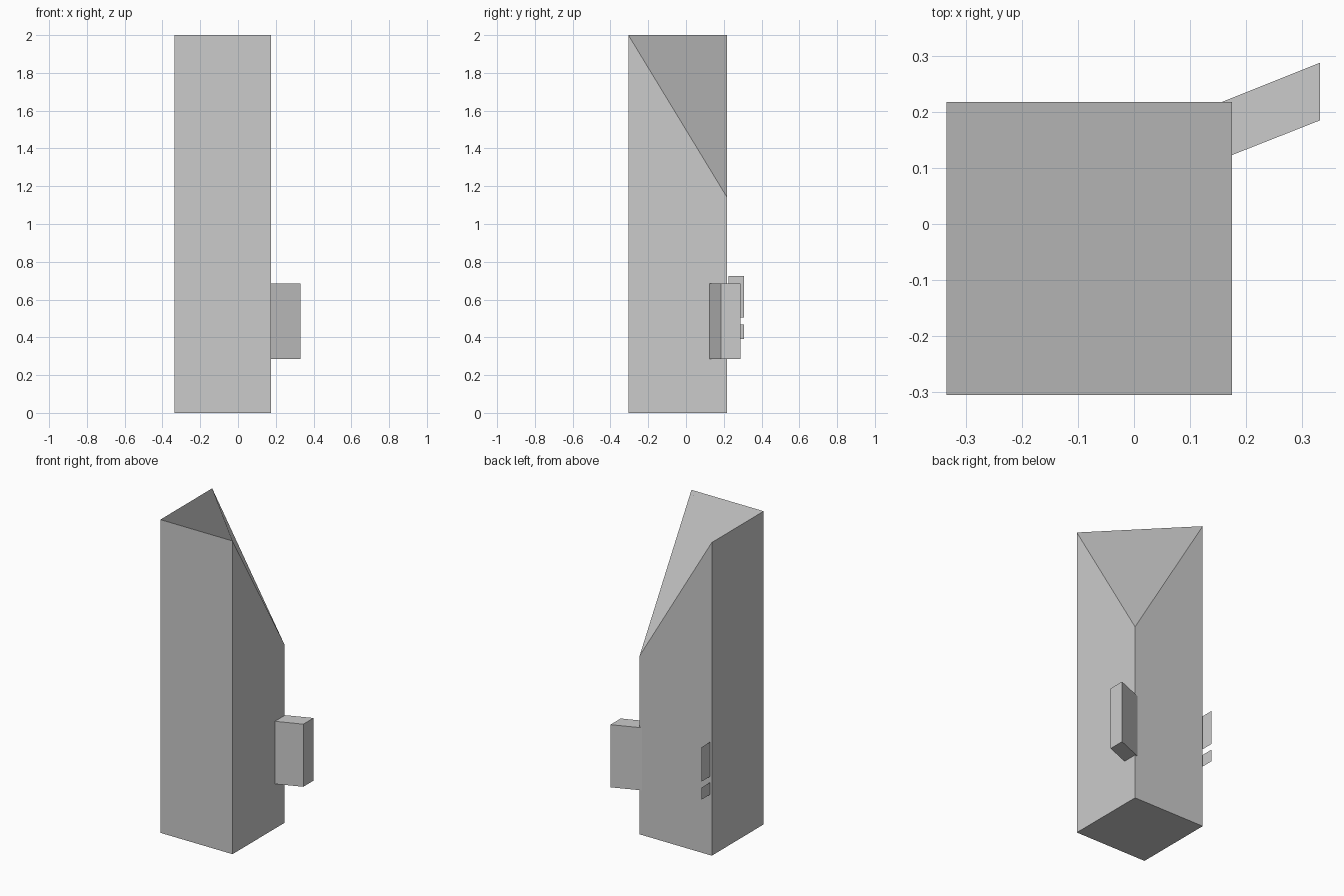
import bpy

if "Cube" in bpy.data.objects:
    bpy.data.objects.remove(bpy.data.objects["Cube"])


def make_object(name, verts, faces):
    mesh = bpy.data.meshes.new(name)
    mesh.from_pydata(verts, [], faces)
    mesh.update()
    obj = bpy.data.objects.new(name, mesh)
    bpy.context.collection.objects.link(obj)
    return obj


def make_prism(name, outline, z0, tops):
    """Closed prism over a counter-clockwise outline, one top height per corner."""
    n = len(outline)
    verts = [(x, y, z0) for x, y in outline]
    verts += [(x, y, z) for (x, y), z in zip(outline, tops)]
    faces = [tuple(reversed(range(n))), tuple(range(n, 2 * n))]
    faces += [(i, (i + 1) % n, n + (i + 1) % n, n + i) for i in range(n)]
    return make_object(name, verts, faces)


# Tower with its back right corner pulled down
# (starting at front right so the top folds from there to back left)
make_prism("tower_body",
           [(0.175, -0.305), (0.175, 0.218), (-0.335, 0.218), (-0.335, -0.305)],
           0.0, [2.0, 1.14, 2.0, 2.0])

# Slanted box on the right, its inner end inside the tower
make_prism("side_box",
           [(0.157, 0.116), (0.332, 0.185), (0.332, 0.288), (0.157, 0.218)],
           0.285, [0.685] * 4)

# Two flat plates behind the left edge
for name, z0, z1 in (("upper_plate", 0.505, 0.725), ("lower_plate", 0.39, 0.467)):
    x, y0, y1 = -0.326, 0.225, 0.307
    make_object(name, [(x, y0, z0), (x, y1, z0), (x, y1, z1), (x, y0, z1)],
                [(0, 1, 2, 3)])
